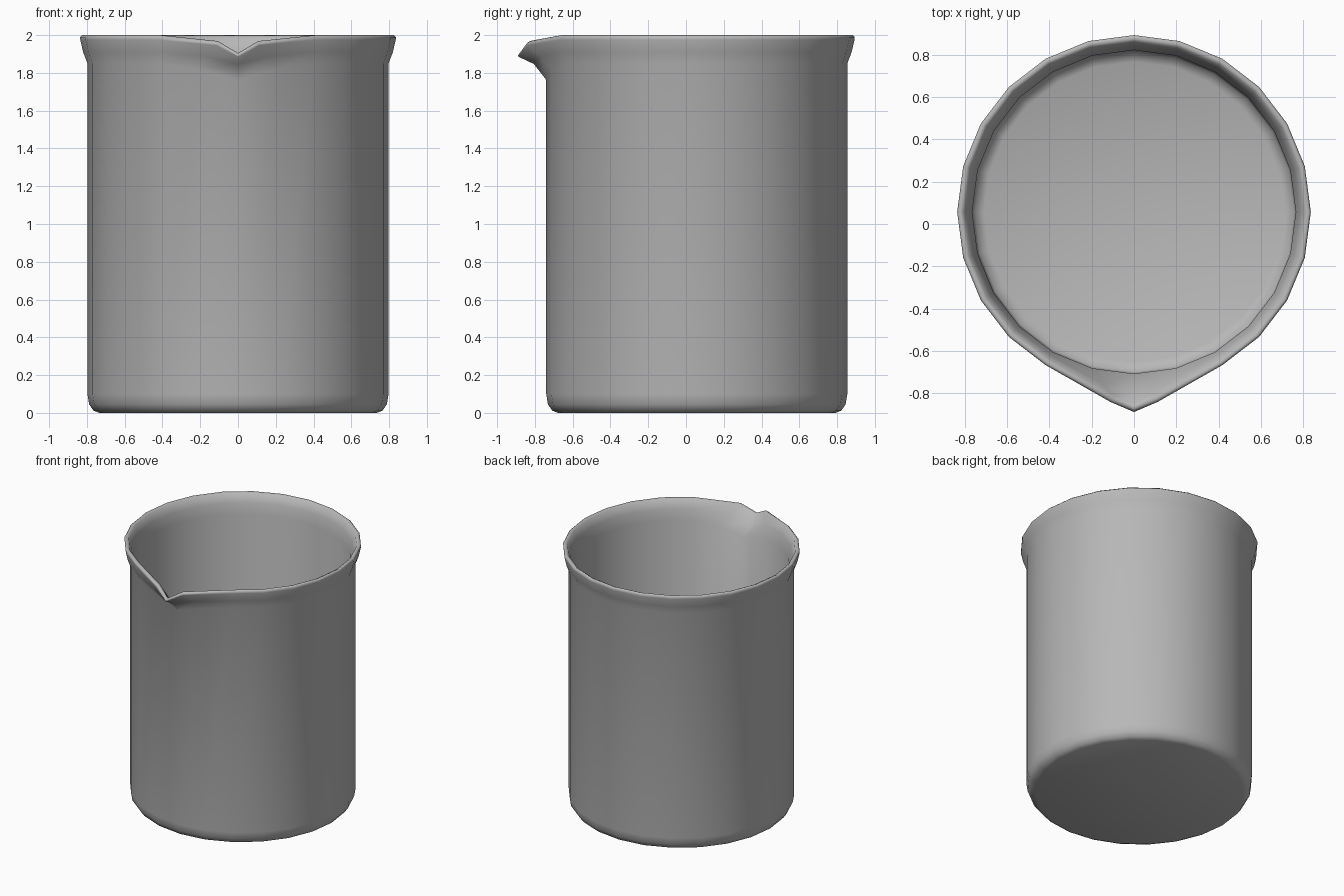
import bpy, bmesh
from math import sin, cos, pi

if "Cube" in bpy.data.objects:
    bpy.data.objects.remove(bpy.data.objects["Cube"])

SIDES = 24
CENTRE_Y = 0.057

# Profile from outside base, up the wall, over the lip and down the inside:
# radius, height, outward spout pull, downward spout pull, sideways pinch
profile = [
    (0.735, 0.0, 0, 0, 0), (0.765, 0.012, 0, 0, 0), (0.788, 0.045, 0, 0, 0),
    (0.797, 0.10, 0, 0, 0), (0.797, 1.85, 0, 0.087, 0),
    (0.82, 1.91, 0.042, 0.063, 0.035), (0.835, 1.975, 0.108, 0.09, 0.105),
    (0.836, 1.99, 0.11, 0.097, 0.106), (0.825, 2.0, 0.105, 0.095, 0.106),
    (0.805, 1.99, 0.105, 0.095, 0.106), (0.785, 1.93, 0.075, 0.085, 0.06),
    (0.765, 1.85, 0, 0.075, 0), (0.765, 0.10, 0, 0, 0),
    (0.755, 0.06, 0, 0, 0), (0.71, 0.04, 0, 0, 0),
]

bm = bmesh.new()
rings = []
for r, z, out, down, pinch in profile:
    ring = []
    for i in range(SIDES):
        a = 2 * pi * i / SIDES
        x, y, h = r * sin(a), CENTRE_Y - r * cos(a), z
        # Pouring spout: tip vertex and its two neighbours
        if i == 0:
            y -= out
            h -= down
        elif i in (1, SIDES - 1):
            x -= pinch if i == 1 else -pinch
            y -= out * 0.83
            h -= down * 0.33
        ring.append(bm.verts.new((x, y, h)))
    rings.append(ring)

# Walls and the two floor caps
for lower, upper in zip(rings, rings[1:]):
    for i in range(SIDES):
        j = (i + 1) % SIDES
        bm.faces.new((lower[i], lower[j], upper[j], upper[i]))
bm.faces.new(rings[0][::-1])
bm.faces.new(rings[-1])
bmesh.ops.recalc_face_normals(bm, faces=bm.faces)
for f in bm.faces:
    f.smooth = True

mesh = bpy.data.meshes.new("beaker")
bm.to_mesh(mesh)
bm.free()
beaker = bpy.data.objects.new("beaker", mesh)
bpy.context.collection.objects.link(beaker)

# Darker grey
grey = bpy.data.materials.new("dark_grey")
grey.diffuse_color = (0.48, 0.48, 0.48, 1)
grey.use_nodes = True
grey.node_tree.nodes["Principled BSDF"].inputs["Base Color"].default_value = grey.diffuse_color
mesh.materials.append(grey)
